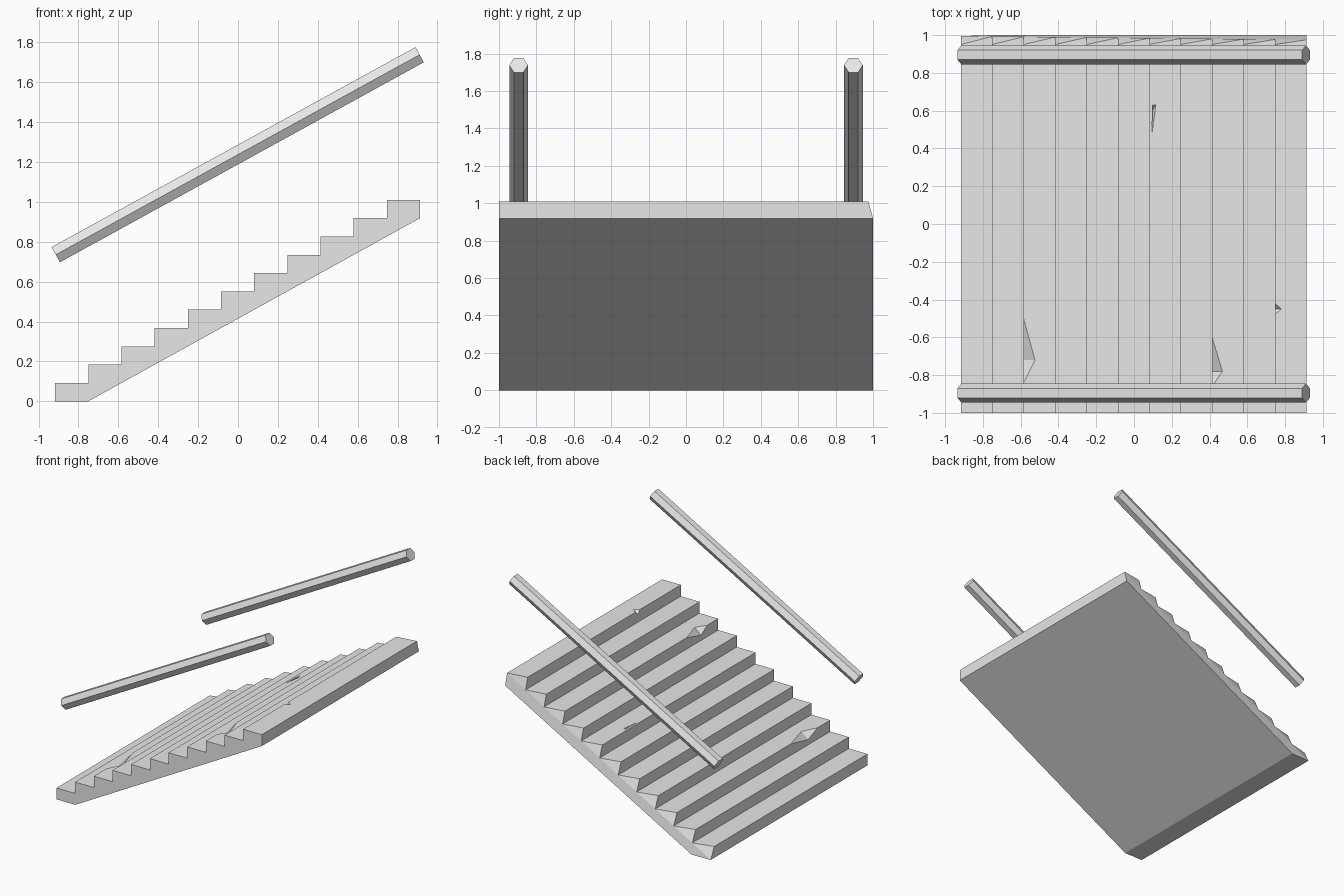
import bpy, bmesh, math
from mathutils import Vector, Matrix

cube = bpy.data.objects.get("Cube")
if cube:
    bpy.data.objects.remove(cube, do_unlink=True)

STEPS = 11
X0, RUN, RISE = -0.917, 0.1663, 0.0918
X1 = X0 + STEPS * RUN

stone = bpy.data.materials.new("pale grey stone")
stone.use_nodes = True
stone.diffuse_color = (0.8, 0.8, 0.8, 1)
stone.node_tree.nodes["Principled BSDF"].inputs["Base Color"].default_value = (0.8, 0.8, 0.8, 1)


def make_object(name, bm):
    bmesh.ops.recalc_face_normals(bm, faces=bm.faces)
    mesh = bpy.data.meshes.new(name)
    bm.to_mesh(mesh)
    bm.free()
    mesh.materials.append(stone)
    obj = bpy.data.objects.new(name, mesh)
    bpy.context.collection.objects.link(obj)
    return obj


# Staircase: each side is a sloping slab outline plus one triangle per step
def build_staircase():
    bm = bmesh.new()
    sides = []
    for back in (False, True):
        inner, nose = [], []
        for k in range(STEPS + 1):
            x, z = X0 + k * RUN, k * RISE
            y = 0.995 - 0.0018 * k if back else -1
            inner.append(bm.verts.new((x, y, z)))
            if k < STEPS:
                # worn step ends on the back side
                nose.append(bm.verts.new((x, 0.95 if back else -1, z + RISE)))
        y = 1 if back else -1
        top = bm.verts.new((X1, y, STEPS * RISE - RISE))
        foot = bm.verts.new((X0 + RUN, y, 0))
        bm.faces.new(inner + [top, foot])
        for k in range(STEPS):
            bm.faces.new((inner[k], nose[k], inner[k + 1]))
        sides.append((inner, nose, top, foot))
    (fi, fn, ft, ff), (bi, bn, bt, bf) = sides
    for k in range(STEPS):
        bm.faces.new((fi[k], bi[k], bn[k], fn[k]))          # riser
        bm.faces.new((fn[k], bn[k], bi[k + 1], fi[k + 1]))  # tread
    bm.faces.new((fi[-1], bi[-1], bt, ft))
    bm.faces.new((ft, bt, bf, ff))
    bm.faces.new((ff, bf, bi[0], fi[0]))
    return make_object("staircase", bm)


# Cut a convex hole out of an object
def carve(target, points):
    bm = bmesh.new()
    for p in points:
        bm.verts.new(p)
    bmesh.ops.convex_hull(bm, input=bm.verts)
    cutter = make_object("chip_cutter", bm)
    cutter.hide_render = True
    mod = target.modifiers.new("chip", 'BOOLEAN')
    mod.operation, mod.solver, mod.object = 'DIFFERENCE', 'EXACT', cutter
    bpy.context.view_layer.objects.active = target
    bpy.ops.object.modifier_apply(modifier=mod.name)
    bpy.data.objects.remove(cutter, do_unlink=True)


# Broken nosing between two y positions, deepest at y_deep
def chip_nose(target, k, y_a, y_b, y_deep, depth, drop):
    x, z = X0 + k * RUN, (k + 1) * RISE
    carve(target, [(x, y_a, z), (x, y_b, z), (x + depth, y_deep, z),
                   (x, y_deep, z - drop), (x - 0.05, y_deep, z + 0.05)])


stairs = build_staircase()
chip_nose(stairs, 2, -0.5, -0.84, -0.72, 0.06, 0.05)
chip_nose(stairs, 8, -0.6, -0.86, -0.78, 0.055, 0.05)
chip_nose(stairs, 10, -0.42, -0.48, -0.45, 0.035, 0.03)
# Sliver gouged from a middle tread
zt = 7 * RISE
carve(stairs, [(0.094, 0.43, zt + 0.01), (0.1, 0.64, zt + 0.01),
               (0.122, 0.64, zt + 0.01), (0.096, 0.6, zt - 0.03)])


# Hexagonal handrails parallel to the slope
def build_rail(name, y):
    a, b = Vector((-0.914, y, 0.735)), Vector((0.911, y, 1.738))
    angle = math.atan2(b.z - a.z, b.x - a.x)
    bm = bmesh.new()
    bmesh.ops.create_cone(bm, cap_ends=True, segments=6, radius1=0.05, radius2=0.05,
                          depth=(b - a).length)
    # corners toward +y and -y, flats on top and bottom
    corner = max(bm.verts, key=lambda v: v.co.y).co
    spin = math.pi / 2 - math.atan2(corner.y, corner.x)
    bmesh.ops.transform(bm, verts=bm.verts, matrix=(
        Matrix.Translation((a + b) / 2) @ Matrix.Rotation(math.pi / 2 - angle, 4, 'Y')
        @ Matrix.Rotation(spin, 4, 'Z')))
    return make_object(name, bm)


build_rail("right_handrail", -0.895)
build_rail("left_handrail", 0.895)
